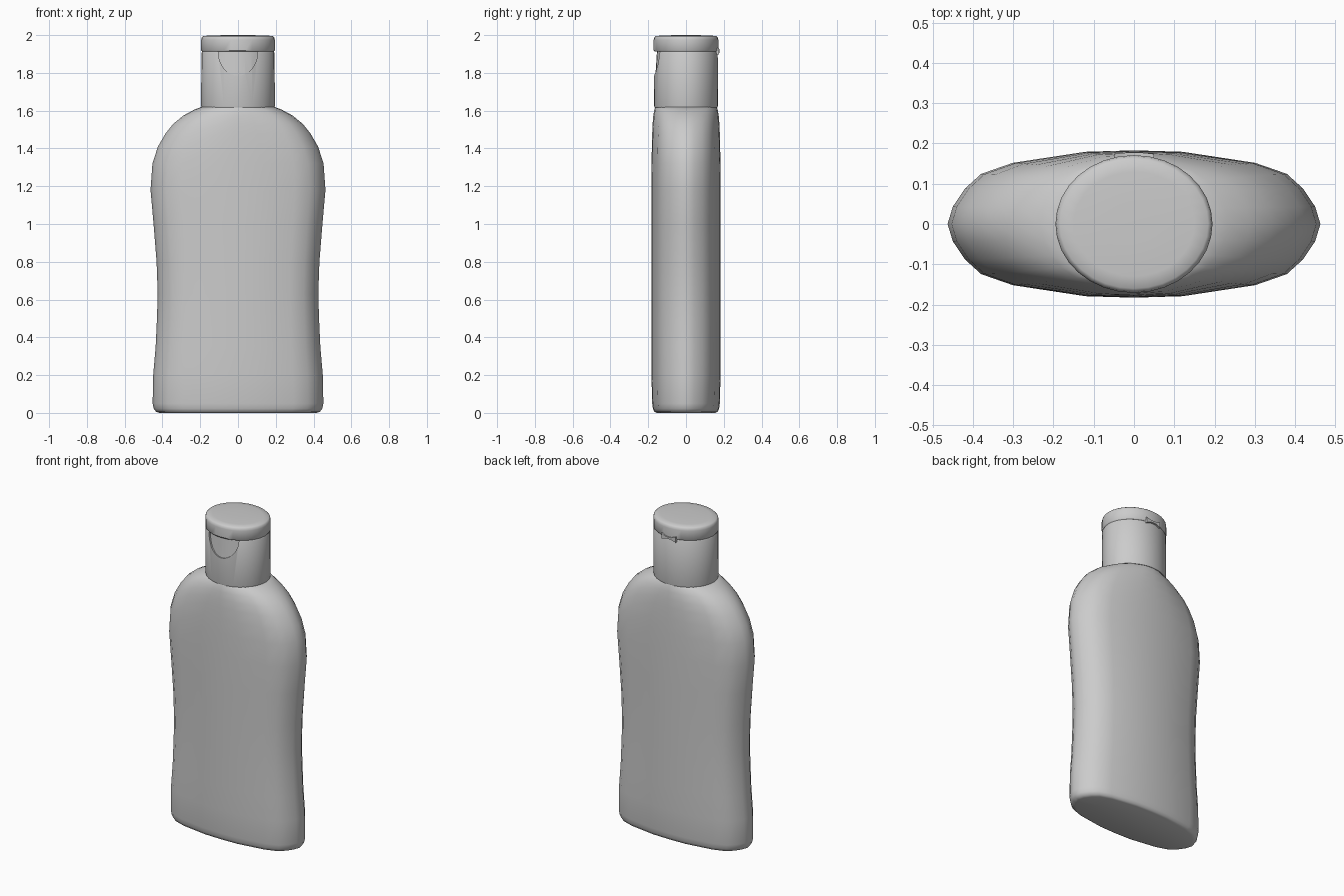
import bpy, bmesh
from math import sin, cos, pi, atan2, radians

if "Cube" in bpy.data.objects:
    bpy.data.objects.remove(bpy.data.objects["Cube"])


def make(name, rings, smooth=35):
    """Closed skin through a stack of equal-length rings of points."""
    bm = bmesh.new()
    loops = [[bm.verts.new(p) for p in r] for r in rings]
    n = len(loops[0])
    for a, b in zip(loops, loops[1:]):
        for i in range(n):
            j = (i + 1) % n
            bm.faces.new((a[i], a[j], b[j], b[i]))
    bm.faces.new(loops[0][::-1])
    bm.faces.new(loops[-1])
    bmesh.ops.recalc_face_normals(bm, faces=bm.faces)
    me = bpy.data.meshes.new(name)
    bm.to_mesh(me)
    bm.free()
    ob = bpy.data.objects.new(name, me)
    bpy.context.collection.objects.link(ob)
    activate(ob)
    if smooth:
        bpy.ops.object.shade_smooth_by_angle(angle=radians(smooth))
    return ob


def activate(ob):
    bpy.ops.object.select_all(action='DESELECT')
    ob.select_set(True)
    bpy.context.view_layer.objects.active = ob


def cut(ob, cutter):
    m = ob.modifiers.new("cut", 'BOOLEAN')
    m.operation = 'DIFFERENCE'
    m.solver = 'EXACT'
    m.object = cutter
    activate(ob)
    bpy.ops.object.modifier_apply(modifier=m.name)
    bpy.data.objects.remove(cutter)


def ellipse(rx, ry, z, n=32):
    return [(rx * cos(2 * pi * i / n), ry * sin(2 * pi * i / n), z) for i in range(n)]


# Body: flattened oval section, blending to an ellipse at the neck
quarter = [(1, 0), (.972, .235), (.907, .48), (.82, .68), (.65, .83), (.26, .98), (0, 1)]
half = quarter + [(-x, y) for x, y in quarter[-2::-1]]
section = half + [(x, -y) for x, y in half[-2:0:-1]]
profile = [  # z, half width, half depth, blend to ellipse
    (0, .415, .155, 0), (.006, .434, .168, 0), (.022, .446, .175, 0), (.05, .452, .179, 0),
    (.2, .449, .183, 0), (.35, .436, .183, 0), (.5, .429, .183, 0), (.63, .425, .183, 0),
    (.8, .431, .183, 0), (1.0, .447, .183, 0), (1.18, .463, .183, 0), (1.32, .453, .182, 0),
    (1.41, .424, .181, .1), (1.48, .383, .179, .25), (1.53, .343, .177, .45),
    (1.575, .288, .173, .7), (1.605, .232, .168, .9), (1.622, .188, .162, 1)]
rings = []
for z, w, d, t in profile:
    ring = []
    for x, y in section:
        a = atan2(y, x)
        ring.append((w * (x + t * (cos(a) - x)), d * (y + t * (sin(a) - y)), z))
    rings.append(ring)
make("bottle_body", rings, 50)

# Cap base with a half-moon thumb recess at the front
base = make("cap_base", [ellipse(.193, .167, 1.617), ellipse(.195, .169, 1.625),
                         ellipse(.194, .168, 1.905), ellipse(.189, .163, 1.914)], 0)
n = 32
disc = [(.105 * cos(2 * pi * i / n), 1.915 + .13 * sin(2 * pi * i / n)) for i in range(n)]
recess = make("recess_cutter", [[(x, y, z) for x, z in disc] for y in (-.3, -.06)], 0)
core = make("recess_core", [ellipse(.191, .165, 1.74), ellipse(.180, .152, 1.94),
                            ellipse(.180, .152, 2.1)], 0)
cut(recess, core)
cut(base, recess)
activate(base)
bpy.ops.object.shade_smooth_by_angle(angle=radians(30))

# Flip lid with rounded top edge and shallow domed top
make("cap_lid", [ellipse(.190, .165, 1.912), ellipse(.195, .171, 1.919),
                 ellipse(.195, .171, 1.975), ellipse(.192, .168, 1.988),
                 ellipse(.184, .160, 1.995), ellipse(.15, .13, 1.998),
                 ellipse(.06, .052, 2.0)], 40)

# Bow-tie living hinge at the back
bow = [(-.05, .018), (-.018, .006), (.018, .006), (.05, .018),
       (.05, -.018), (.018, -.006), (-.018, -.006), (-.05, -.018)]
make("cap_hinge", [[(x, y - x * x * 1.6, 1.915 + z) for x, z in bow]
                   for y in (.155, .178)], 30)
